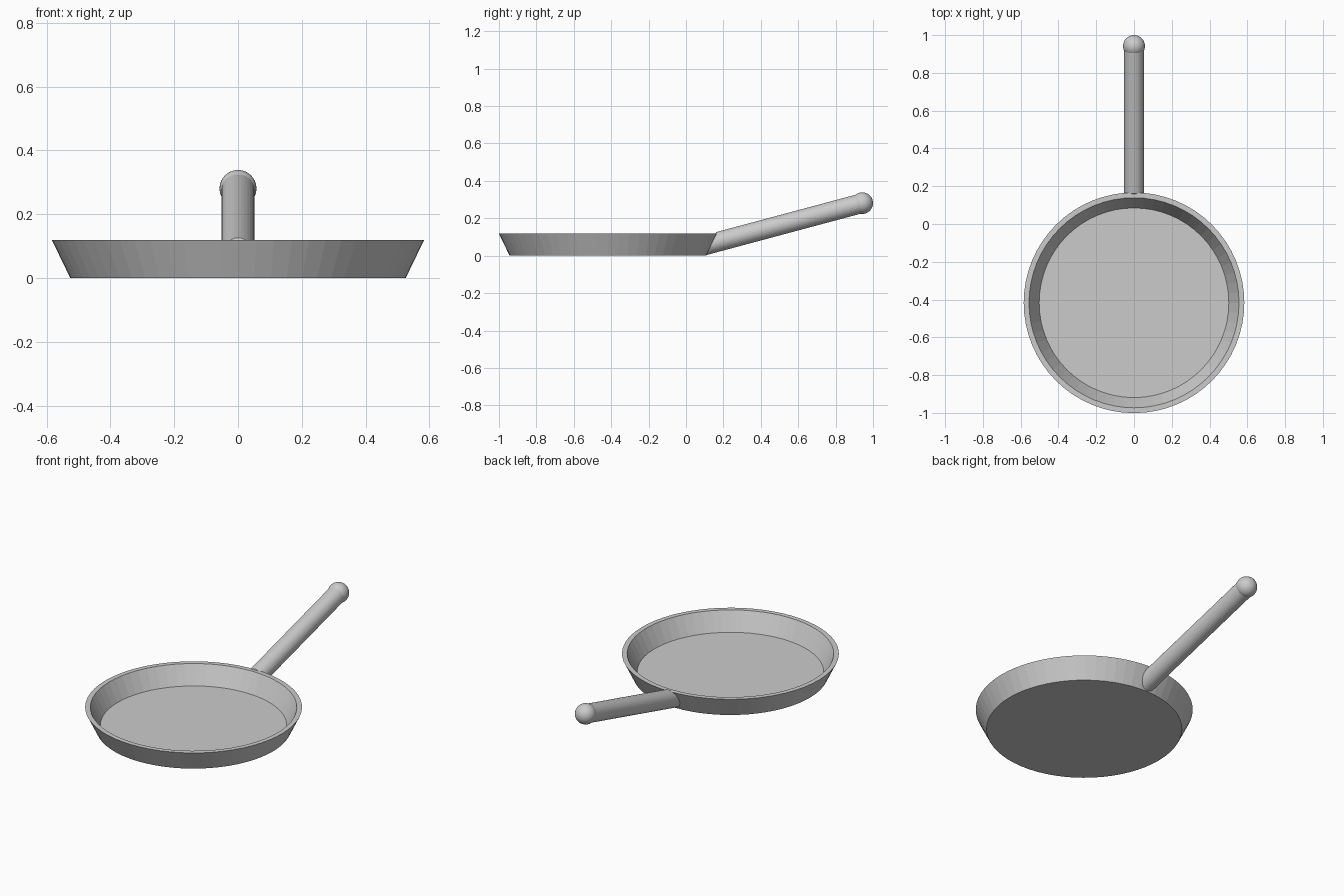
import bpy, bmesh, math
from mathutils import Vector

if "Cube" in bpy.data.objects:
    bpy.data.objects.remove(bpy.data.objects["Cube"])

PAN_Y = -0.417
SIDES = 64


def lathe(name, profile, y):
    """Revolve a radius/height profile; zero-radius points become poles."""
    bm = bmesh.new()
    verts = [bm.verts.new((r, 0, z)) for r, z in profile]
    edges = [bm.edges.new(pair) for pair in zip(verts, verts[1:])]
    bmesh.ops.spin(bm, geom=verts + edges, cent=(0, 0, 0), axis=(0, 0, 1),
                   angle=math.tau, steps=SIDES, use_duplicate=False)
    bmesh.ops.remove_doubles(bm, verts=bm.verts, dist=1e-5)
    bmesh.ops.recalc_face_normals(bm, faces=bm.faces)
    mesh = bpy.data.meshes.new(name)
    bm.to_mesh(mesh)
    bm.free()
    obj = bpy.data.objects.new(name, mesh)
    obj.location.y = y
    bpy.context.collection.objects.link(obj)
    return obj


# Shallow pan with flared walls and a thin floor
lathe("pan_body", [(0, 0), (0.526, 0), (0.584, 0.12), (0.556, 0.12),
                   (0.502, 0.012), (0, 0.012)], PAN_Y)

# Handle rising at 15 degrees from the wall
tip = Vector((0, 0.942, 0.281))
start = tip - Vector((0, math.cos(math.radians(15)), math.sin(math.radians(15)))) * 0.95
axis = tip - start
bpy.ops.mesh.primitive_cylinder_add(vertices=32, radius=0.0525, depth=axis.length,
                                    location=(tip + start) / 2,
                                    rotation=axis.to_track_quat('Z', 'Y').to_euler())
handle = bpy.context.object
handle.name = "handle"

# Trim the handle to the slope of the pan wall
cutter = lathe("handle_cutter", [(0, -0.12), (0.46, -0.12), (0.624, 0.22), (0, 0.22)], PAN_Y)
cutter.hide_render = True
cutter.hide_viewport = True
trim = handle.modifiers.new("trim", 'BOOLEAN')
trim.operation = 'DIFFERENCE'
trim.solver = 'EXACT'
trim.object = cutter

# Rounded knob at the end of the handle
bpy.ops.mesh.primitive_uv_sphere_add(segments=32, ring_count=16, radius=0.058, location=tip)
bpy.context.object.name = "handle_knob"
bpy.ops.object.shade_smooth_by_angle()
